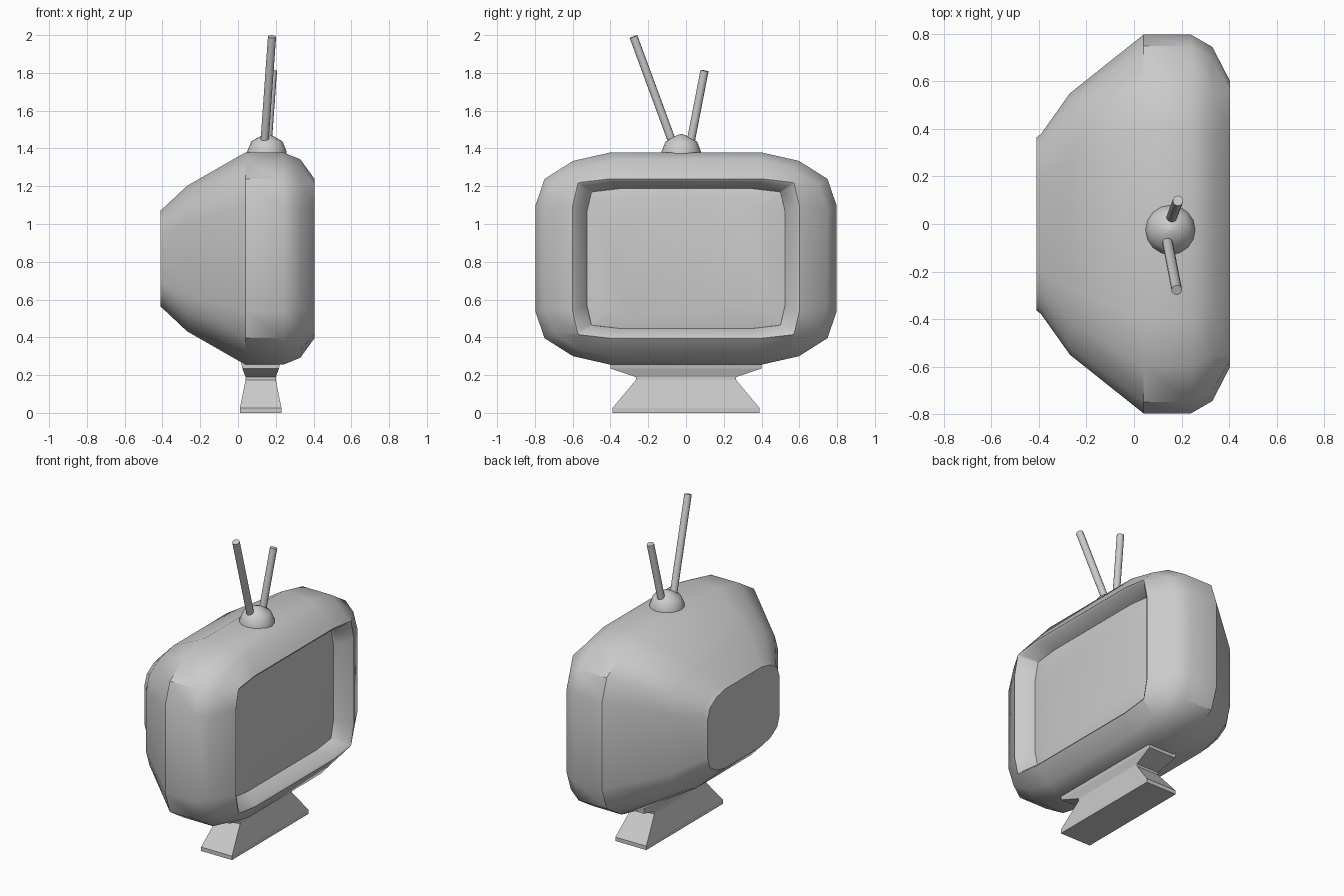
import bpy, bmesh, math
from mathutils import Vector

if "Cube" in bpy.data.objects:
    bpy.data.objects.remove(bpy.data.objects["Cube"])


def finish(name, bm, angle=None):
    bmesh.ops.recalc_face_normals(bm, faces=bm.faces)
    me = bpy.data.meshes.new(name)
    bm.to_mesh(me)
    bm.free()
    ob = bpy.data.objects.new(name, me)
    bpy.context.collection.objects.link(ob)
    if angle:
        bpy.ops.object.select_all(action='DESELECT')
        ob.select_set(True)
        bpy.context.view_layer.objects.active = ob
        bpy.ops.object.shade_smooth_by_angle(angle=math.radians(angle))
    return ob


def loft(name, rings, angle=None):
    bm = bmesh.new()
    loops = [[bm.verts.new(p) for p in r] for r in rings]
    n = len(loops[0])
    for a, b in zip(loops, loops[1:]):
        for i in range(n):
            j = (i + 1) % n
            bm.faces.new((a[i], a[j], b[j], b[i]))
    bm.faces.new(loops[0])
    bm.faces.new(loops[-1])
    return finish(name, bm, angle)


ROUND = [(1, .5), (.94, .75), (.75, .92), (.5, 1)]
SQUARE = [(1, .66), (.955, .94), (.94, .955), (.67, 1)]


def ring(x, hy, hz, corner):
    # one corner mirrored into a full rounded rectangle
    half = corner + [(-u, v) for u, v in reversed(corner)]
    full = half + [(-u, -v) for u, v in half]
    return [(x, u * hy, .817 + v * hz) for u, v in full]


# Cabinet from back to front
cabinet = [(-.41, .365, .255, ROUND), (-.392, .378, .27, ROUND),
           (-.27, .55, .385, ROUND), (.04, .797, .562, ROUND),
           (.24, .797, .562, ROUND), (.33, .745, .525, ROUND),
           (.405, .60, .422, SQUARE),
           # recessed bezel
           (.395, .585, .408, SQUARE), (.32, .53, .375, SQUARE),
           (.31, .525, .37, SQUARE)]
loft("cabinet", [ring(*r) for r in cabinet], 35)

# Slightly bulging screen glass
loft("screen", [ring(.29, .53, .375, SQUARE), ring(.312, .525, .37, SQUARE),
                ring(.325, .44, .31, SQUARE)], 35)

# Waisted stand
stand = [(0, .39, .11), (.025, .39, .11), (.175, .265, .08),
         (.19, .265, .08), (.235, .40, .097), (.275, .40, .105)]
loft("stand", [[(.12 + sx * hx, sy * hy, z) for sx, sy in
                ((1, 1), (-1, 1), (-1, -1), (1, -1))] for z, hy, hx in stand])

# Antenna base dome
N = 16
dome = [(1.36, .105), (1.385, .104), (1.437, .083), (1.465, .035), (1.476, .006)]
loft("antenna_base", [[(.153 + r * math.cos(k * math.tau / N),
                        -.025 + r * math.sin(k * math.tau / N), z)
                       for k in range(N)] for z, r in dome], 40)


# Antenna rods
def rod(name, a, b, r=.022):
    a, b = Vector(a), Vector(b)
    q = (b - a).to_track_quat('Z', 'Y')
    circle = [q @ Vector((r * math.cos(k * math.tau / 12),
                          r * math.sin(k * math.tau / 12), 0)) for k in range(12)]
    loft(name, [[p + c for c in circle] for p in (a, b)], 40)


rod("long_antenna", (.138, -.06, 1.40), (.18, -.278, 1.992))
rod("short_antenna", (.155, .018, 1.40), (.185, .098, 1.812))
